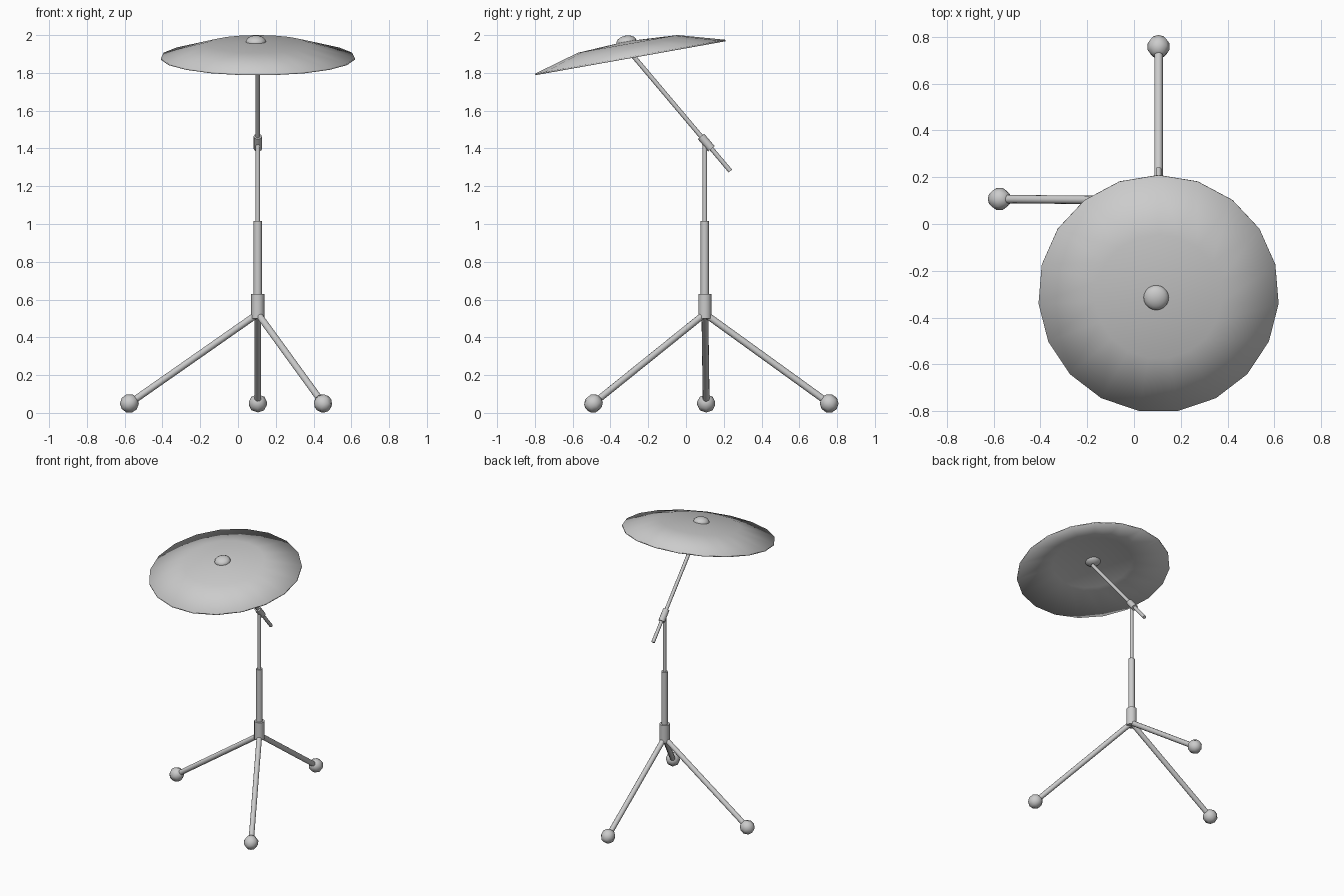
import bpy
import math
from mathutils import Vector, Matrix

if "Cube" in bpy.data.objects:
    bpy.data.objects.remove(bpy.data.objects["Cube"], do_unlink=True)

grey = bpy.data.materials.new("plain_grey")
grey.use_nodes = True
grey.diffuse_color = (0.6, 0.6, 0.6, 1)
grey.node_tree.nodes["Principled BSDF"].inputs["Base Color"].default_value = grey.diffuse_color

PX, PY = 0.105, 0.1          # stand axis
TILT = math.radians(10.1)    # cymbal leans towards the front


def finish(name, angle=40):
    ob = bpy.context.object
    ob.name = name
    ob.data.materials.append(grey)
    bpy.ops.object.shade_smooth_by_angle(angle=math.radians(angle))
    return ob


def tube(name, a, b, r, sides=12):
    a, b = Vector(a), Vector(b)
    d = b - a
    bpy.ops.mesh.primitive_cylinder_add(vertices=sides, radius=r, depth=d.length,
                                        location=(a + b) / 2,
                                        rotation=d.to_track_quat('Z', 'Y').to_euler())
    return finish(name, 50)


# Telescoping upright
tube("leg_collar", (PX, PY, 0.5), (PX, PY, 0.63), 0.035)
tube("lower_tube", (PX, PY, 0.5), (PX, PY, 1.015), 0.022)
tube("upper_rod", (PX, PY, 1.0), (PX, PY, 1.43), 0.012)

# Tripod legs with faceted rubber feet
hub = Vector((PX, PY, 0.525))
feet = {"back": (PX, 0.758, 0.05), "right": (-0.575, 0.107, 0.05), "front": (0.45, -0.49, 0.05)}
for side, pos in feet.items():
    foot = Vector(pos)
    tube(side + "_leg", hub, foot, 0.018)
    turn = (foot - hub).to_track_quat('Z', 'Y').to_euler()
    bpy.ops.mesh.primitive_uv_sphere_add(segments=8, ring_count=5, radius=0.05,
                                         location=foot, rotation=turn)
    finish(side + "_foot", 180)

# Slanted boom and its clamp
low, high = Vector((PX, 0.235, 1.28)), Vector((PX, -0.305, 1.92))
tube("boom_arm", low, high, 0.012)
along = (high - low).normalized()
joint = Vector((PX, 0.107, 1.431))
tube("boom_clamp", joint - along * 0.043, joint + along * 0.043, 0.022)

# Cymbal: thin dished shell turned from a profile
SIDES = 19
outer = [(0.27, 0.073), (0.515, 0.004)]
inner = [(0.515, -0.004), (0.27, 0.062)]
verts, faces = [(0, 0, 0.088)], []
profile = outer + inner
for r, z in profile:
    for i in range(SIDES):
        t = math.pi / 2 + math.tau * i / SIDES
        verts.append((r * math.cos(t), r * math.sin(t), z))
verts.append((0, 0, 0.077))
for i in range(SIDES):
    j = (i + 1) % SIDES
    faces.append((0, 1 + i, 1 + j))
    for k in range(len(profile) - 1):
        p, q = 1 + k * SIDES, 1 + (k + 1) * SIDES
        faces.append((p + i, q + i, q + j, p + j))
    p = 1 + (len(profile) - 1) * SIDES
    faces.append((p + j, p + i, len(verts) - 1))
mesh = bpy.data.meshes.new("cymbal")
mesh.from_pydata(verts, [], faces)
mesh.materials.append(grey)
mesh.shade_smooth()
cymbal = bpy.data.objects.new("cymbal", mesh)
bpy.context.collection.objects.link(cymbal)
cymbal.matrix_world = Matrix.Translation((PX, -0.298, 1.881)) @ Matrix.Rotation(TILT, 4, 'X')

# Flattened nut through the cymbal centre
bpy.ops.mesh.primitive_uv_sphere_add(segments=20, ring_count=10, radius=0.054,
                                     location=(0.095, -0.315, 1.964), rotation=(TILT, 0, 0))
bpy.context.object.scale = (1, 1, 0.62)
finish("cymbal_nut", 180)
